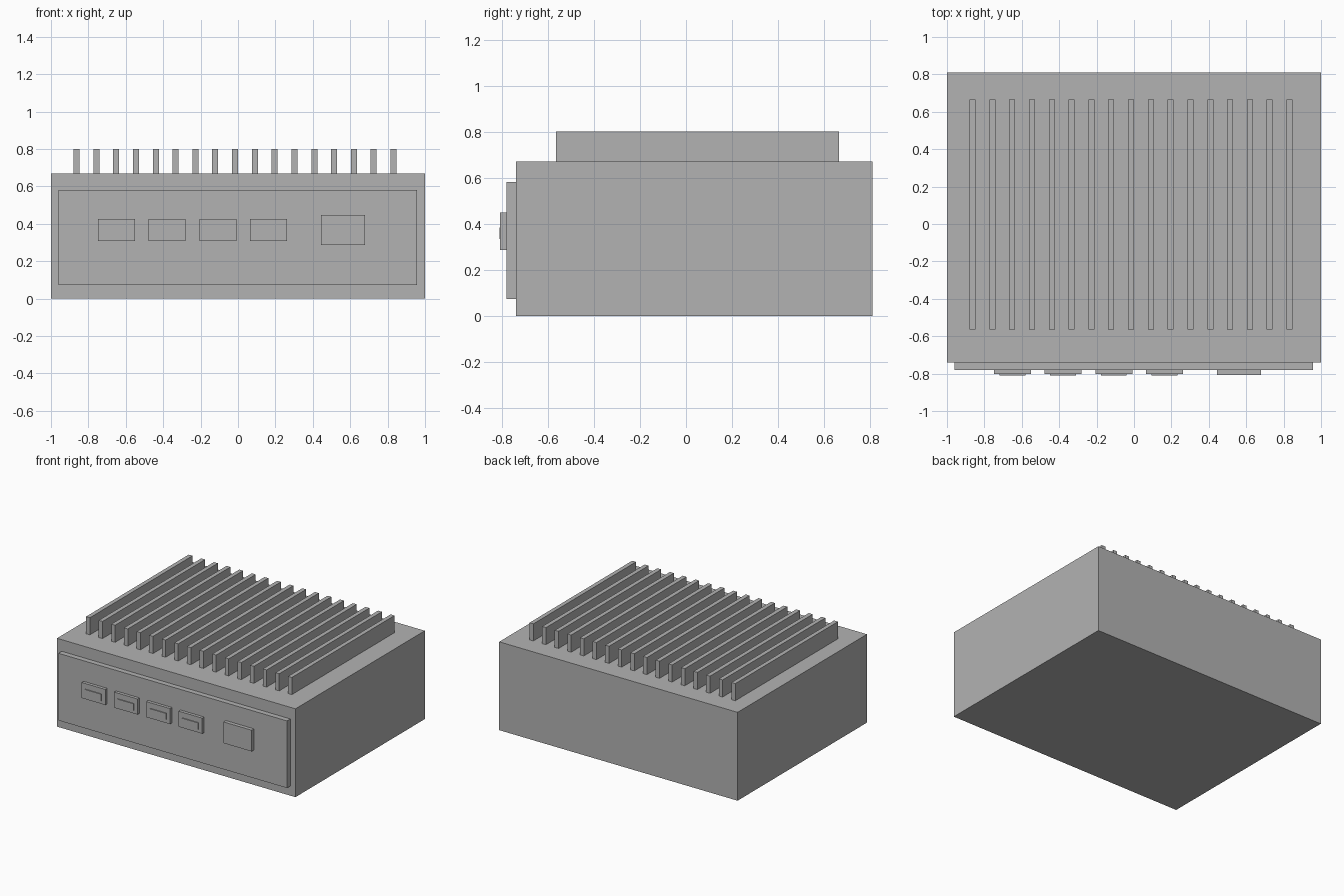
import bpy

old = bpy.data.objects.get("Cube")
if old:
    bpy.data.objects.remove(old, do_unlink=True)

# Single grey finish
grey = bpy.data.materials.new("plain_grey")
grey.use_nodes = True
colour = (0.45, 0.45, 0.45, 1)
grey.diffuse_color = colour
grey.node_tree.nodes["Principled BSDF"].inputs["Base Color"].default_value = colour


def box(name, x, y, z):
    """Box spanning the (low, high) pairs on each axis."""
    spans = (x, y, z)
    bpy.ops.mesh.primitive_cube_add(size=1, location=[(a + b) / 2 for a, b in spans])
    ob = bpy.context.object
    ob.name = name
    ob.scale = [b - a for a, b in spans]
    bpy.ops.object.transform_apply(location=False, rotation=False, scale=True)
    ob.data.materials.append(grey)
    return ob


# Case and front panel
box("case", (-1, 1), (-0.74, 0.81), (0, 0.67))
box("front_panel", (-0.96, 0.957), (-0.78, -0.73), (0.073, 0.582))

# Four ports, each with a raised tongue
for i in range(4):
    cx = -0.65 + 0.271 * i
    box(f"port_{i + 1}", (cx - 0.099, cx + 0.099), (-0.803, -0.77), (0.308, 0.426))
    box(f"port_tongue_{i + 1}", (cx - 0.069, cx + 0.069), (-0.81, -0.79), (0.334, 0.384))

# Square socket on the left
box("socket", (0.445, 0.68), (-0.808, -0.77), (0.287, 0.448))

# Cooling fins
for i in range(17):
    cx = -0.863 + 0.1059 * i
    box(f"cooling_fin_{i + 1}", (cx - 0.016, cx + 0.016), (-0.565, 0.665), (0.66, 0.80))
